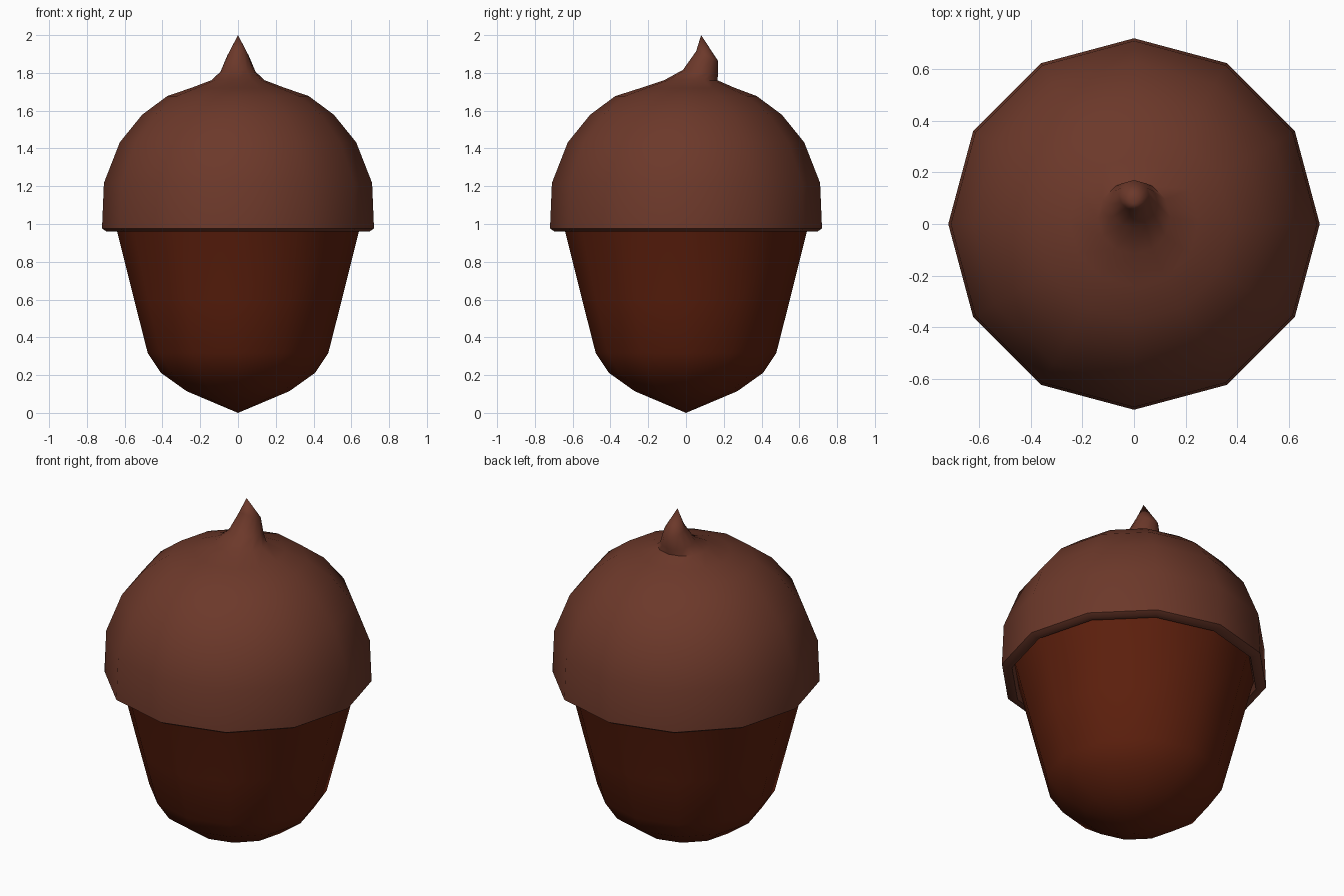
import bpy, bmesh, math

if "Cube" in bpy.data.objects:
    bpy.data.objects.remove(bpy.data.objects["Cube"])

SIDES = 12


def lathe(name, rings, color, angle, tip_first=None, tip_last=None):
    """Skin 12-sided rings given as (radius, z, y offset, tilt in z)."""
    bm = bmesh.new()
    loops = []
    for r, z, y, tilt in rings:
        loop = []
        for i in range(SIDES):
            a = 2 * math.pi * i / SIDES
            loop.append(bm.verts.new((r * math.cos(a), y + r * math.sin(a), z + tilt * math.sin(a))))
        loops.append(loop)
    for low, high in zip(loops, loops[1:]):
        for i in range(SIDES):
            j = (i + 1) % SIDES
            bm.faces.new((low[i], low[j], high[j], high[i]))
    for tip, loop in ((tip_first, loops[0]), (tip_last, loops[-1])):
        if tip:
            v = bm.verts.new(tip)
            for i in range(SIDES):
                bm.faces.new((loop[i], loop[(i + 1) % SIDES], v))
    bmesh.ops.recalc_face_normals(bm, faces=bm.faces[:])
    mesh = bpy.data.meshes.new(name)
    bm.to_mesh(mesh)
    bm.free()
    # open shells: make sure the normals point outwards
    side = max(mesh.polygons, key=lambda p: p.area)
    if side.normal.x * side.center.x + side.normal.y * side.center.y < 0:
        mesh.flip_normals()
    obj = bpy.data.objects.new(name, mesh)
    bpy.context.collection.objects.link(obj)
    mat = bpy.data.materials.new(name + "_colour")
    mat.diffuse_color = color
    mat.use_nodes = True
    mat.node_tree.nodes["Principled BSDF"].inputs["Base Color"].default_value = mat.diffuse_color
    mesh.materials.append(mat)
    bpy.ops.object.select_all(action='DESELECT')
    obj.select_set(True)
    bpy.context.view_layer.objects.active = obj
    bpy.ops.object.shade_smooth_by_angle(angle=math.radians(angle))
    return obj


# Nut: tapered body ending in a blunt point, top tucked into the cap
nut = [(0.272, 0.115), (0.408, 0.212), (0.478, 0.317), (0.55, 0.6), (0.64, 0.96), (0.652, 1.0)]
lathe("nut", [(r, z, 0, 0) for r, z in nut], (0.11, 0.014, 0.004, 1), 50,
      tip_first=(0, 0, 0))

# Cap: inner lip, bevelled rim and dome, flowing into the bent stem
cap = [(0.652, 1.0), (0.665, 0.96), (0.695, 0.96), (0.72, 0.976), (0.71, 1.217), (0.626, 1.432),
       (0.508, 1.578), (0.375, 1.677)]
dome = [(r, z, 0, 0) for r, z in cap]
stem = [(0.25, 1.72, 0.01, 0), (0.141, 1.761, 0.025, 0),
        (0.093, 1.806, 0.077, -0.01), (0.058, 1.889, 0.112, -0.026)]
lathe("cap_with_stem", dome + stem, (0.15, 0.04, 0.023, 1), 50,
      tip_last=(0, 0.08, 2.0))
